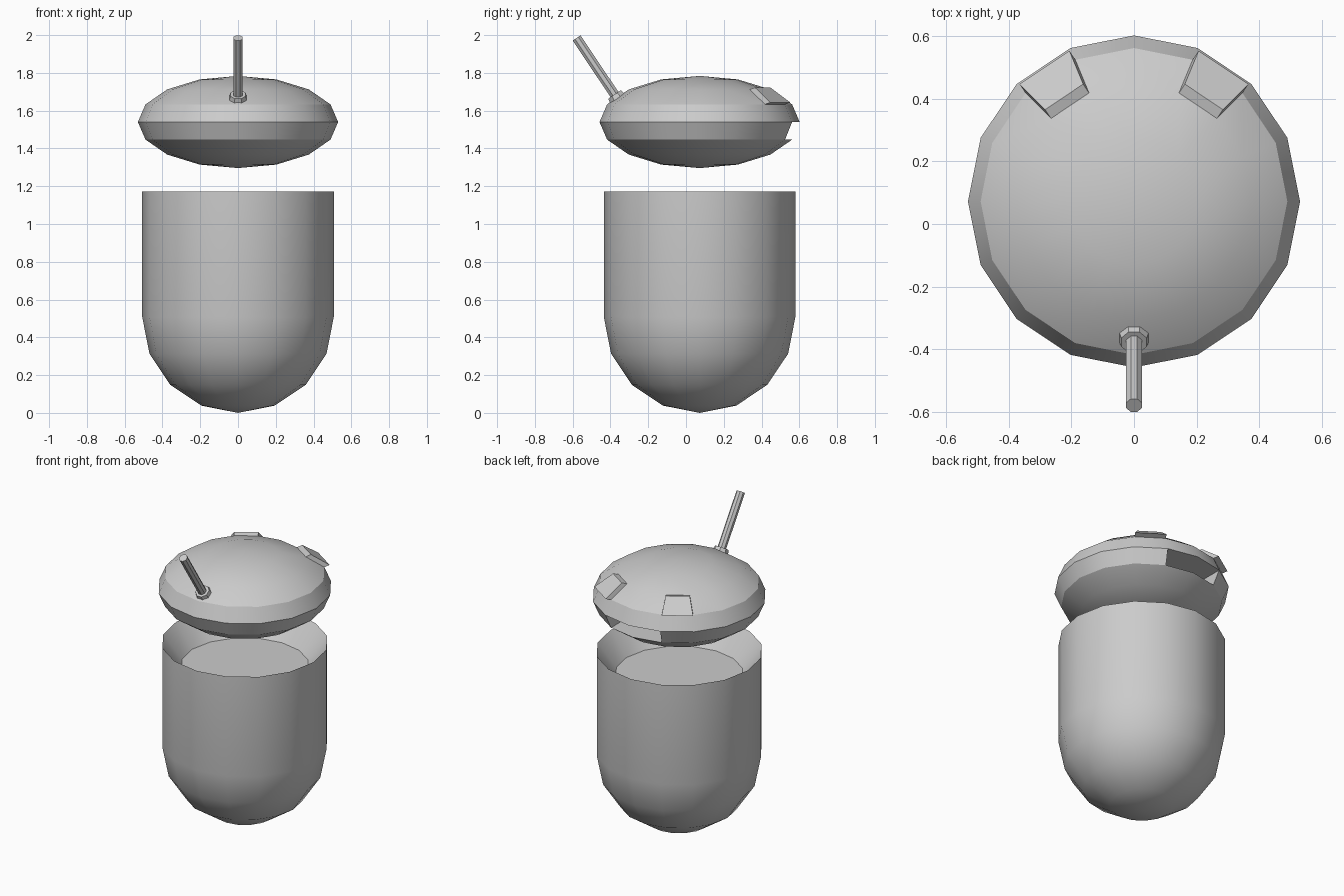
import bpy, bmesh
from math import sin, cos, pi, radians
from mathutils import Vector, Matrix

if "Cube" in bpy.data.objects:
    bpy.data.objects.remove(bpy.data.objects["Cube"])

CY = 0.072          # body axis position in y
HEAD_Z = 1.54


def finish(bm, name):
    bmesh.ops.recalc_face_normals(bm, faces=bm.faces)
    me = bpy.data.meshes.new(name)
    bm.to_mesh(me)
    bm.free()
    ob = bpy.data.objects.new(name, me)
    bpy.context.collection.objects.link(ob)
    bpy.ops.object.select_all(action='DESELECT')
    ob.select_set(True)
    bpy.context.view_layer.objects.active = ob
    bpy.ops.object.shade_smooth_by_angle(angle=radians(30))
    return ob


def extrude(bm, faces, offset):
    # Push a face region along offset and remove the faces left behind
    res = bmesh.ops.extrude_face_region(bm, geom=faces)
    verts = [g for g in res['geom'] if isinstance(g, bmesh.types.BMVert)]
    old = [f for f in faces if f.is_valid]
    if old:
        bmesh.ops.delete(bm, geom=old, context='FACES')
    bmesh.ops.translate(bm, verts=verts, vec=offset)


# Body: round-bottomed cup with a sunken disc inside the rim
R = 0.507
profile = [(R * sin(i * pi / 8), R - R * cos(i * pi / 8)) for i in range(5)]
profile += [(R, 1.173), (0.39, 1.02), (0, 1.02)]
bm = bmesh.new()
pv = [bm.verts.new((r, CY, z)) for r, z in profile]
edges = [bm.edges.new(p) for p in zip(pv, pv[1:])]
bmesh.ops.spin(bm, geom=pv + edges, cent=(0, CY, 0), axis=(0, 0, 1),
               angle=2 * pi, steps=16)
bmesh.ops.remove_doubles(bm, verts=bm.verts, dist=0.0005)
finish(bm, "body")

# Head: flattened sphere
bm = bmesh.new()
bmesh.ops.create_uvsphere(
    bm, u_segments=16, v_segments=8, radius=1,
    matrix=Matrix.Translation((0, CY, HEAD_Z)) @ Matrix.Diagonal((0.53, 0.53, 0.244, 1)))


def pick(test):
    return [f for f in bm.faces if test(f.calc_center_median() - Vector((0, CY, HEAD_Z)))]


# Mouth: two faces of the lower band at the back pushed inwards
mouth = pick(lambda c: -0.1 < c.z < 0 and c.y > 0.4 and abs(c.x) < 0.18)
extrude(bm, mouth, Vector((0, -0.3, 0)))

# Eyes: one upper face on each side pushed outwards
a = radians(33.75)
for s in (-1, 1):
    d = Vector((s * sin(a), cos(a), 0))
    eye = pick(lambda c: 0.1 < c.z < 0.16 and c.xy.normalized().dot(d.xy) > 0.98)
    extrude(bm, eye, d * 0.034 + Vector((0, 0, 0.01)))
finish(bm, "head")


# Antenna: tilted rod with a collar at its foot
def antenna_part(name, p, q, r1, r2):
    p, q = Vector(p), Vector(q)
    rot = (q - p).to_track_quat('Z', 'Y').to_matrix().to_4x4()
    bm = bmesh.new()
    bmesh.ops.create_cone(
        bm, cap_ends=True, segments=8, radius1=r1, radius2=r2, depth=(q - p).length,
        matrix=Matrix.Translation((p + q) / 2) @ rot @ Matrix.Rotation(pi / 8, 4, 'Z'))
    finish(bm, name)


antenna_part("antenna_rod", (0, -0.355, 1.65), (0, -0.579, 1.985), 0.027, 0.027)
antenna_part("antenna_collar", (0, -0.355, 1.652), (0, -0.378, 1.686), 0.053, 0.044)
